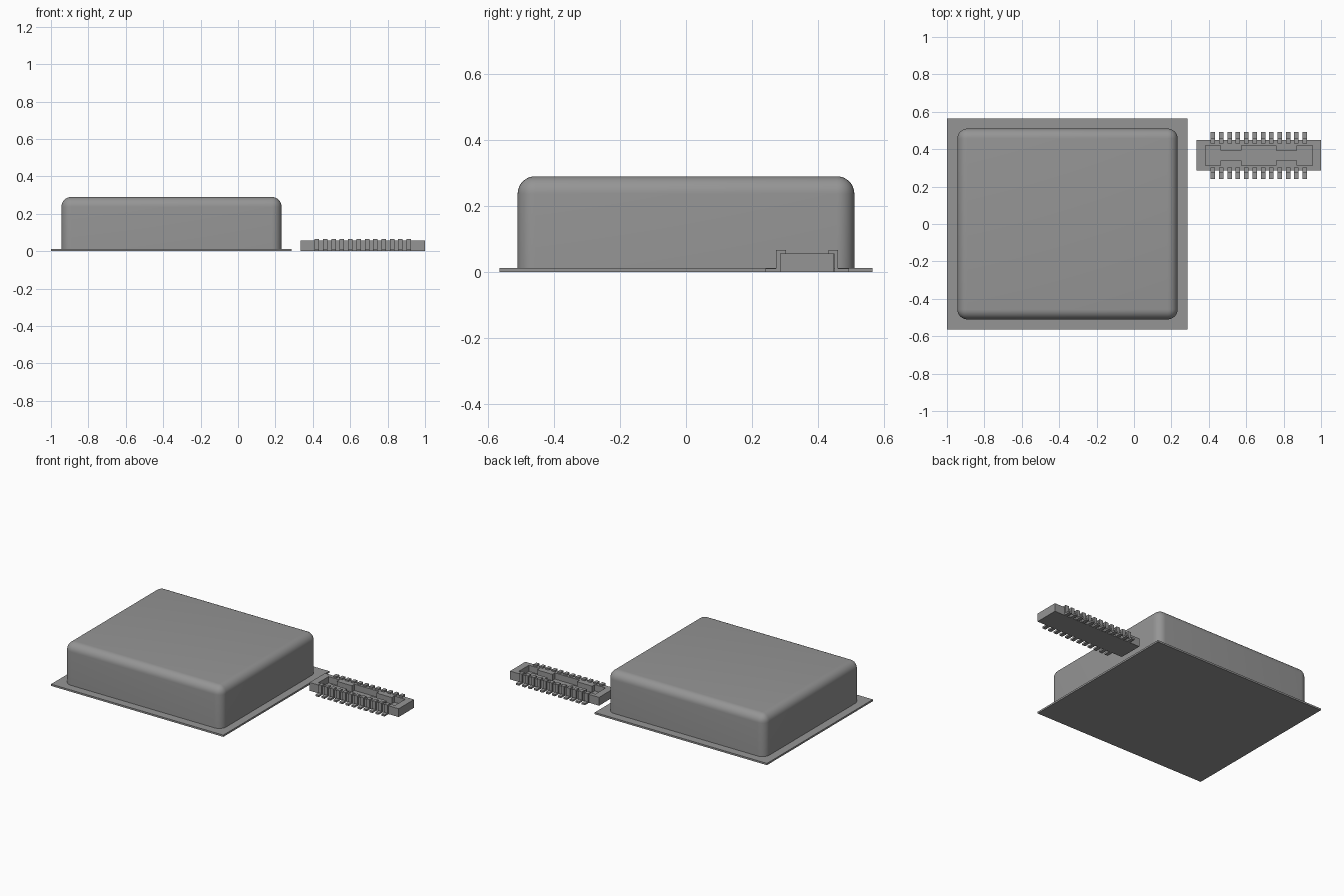
import bpy, bmesh

if "Cube" in bpy.data.objects:
    bpy.data.objects.remove(bpy.data.objects["Cube"])

grey = bpy.data.materials.new("grey")
grey.diffuse_color = (0.3, 0.3, 0.3, 1)
grey.use_nodes = True
grey.node_tree.nodes["Principled BSDF"].inputs["Base Color"].default_value = grey.diffuse_color


def finish(name, bm):
    bmesh.ops.recalc_face_normals(bm, faces=bm.faces[:])
    me = bpy.data.meshes.new(name)
    bm.to_mesh(me)
    bm.free()
    ob = bpy.data.objects.new(name, me)
    bpy.context.collection.objects.link(ob)
    me.materials.append(grey)
    return ob


def add_box(bm, x0, x1, y0, y1, z0, z1):
    verts = bmesh.ops.create_cube(bm, size=1)["verts"]
    for v in verts:
        v.co.x = x1 if v.co.x > 0 else x0
        v.co.y = y1 if v.co.y > 0 else y0
        v.co.z = z1 if v.co.z > 0 else z0


def add_prism(bm, points, depth):
    """Close a ring of points and extrude it along depth."""
    face = bm.faces.new([bm.verts.new(p) for p in points])
    ext = bmesh.ops.extrude_face_region(bm, geom=[face], use_keep_orig=True)
    moved = [g for g in ext["geom"] if isinstance(g, bmesh.types.BMVert)]
    bmesh.ops.translate(bm, verts=moved, vec=depth)


# Thin base plate
bm = bmesh.new()
add_box(bm, -1.0, 0.286, -0.565, 0.565, 0.0, 0.012)
finish("base_plate", bm)

# Shield can with rounded top and side edges
bm = bmesh.new()
add_box(bm, -0.944, 0.233, -0.51, 0.51, 0.012, 0.29)
edges = [e for e in bm.edges if max(v.co.z for v in e.verts) > 0.1]
bmesh.ops.bevel(bm, geom=edges, offset=0.053, segments=8, profile=0.5, affect='EDGES')
can = finish("shield_can", bm)
bpy.context.view_layer.objects.active = can
can.select_set(True)
bpy.ops.object.shade_smooth_by_angle(angle=0.6)
can.select_set(False)

# Connector housing with a stepped pocket in its top
CX, CY = 0.6675, 0.367
bm = bmesh.new()
add_box(bm, 0.335, 1.0, 0.285, 0.449, 0.0, 0.056)
housing = finish("connector_housing", bm)

# Quarter outline of the pocket, mirrored into all four quadrants
quarter = [(0.286, 0.054), (0.205, 0.054), (0.205, 0.027), (0.092, 0.027), (0.092, 0.054)]
half = quarter + [(-x, y) for x, y in reversed(quarter)]
ring = half + [(x, -y) for x, y in reversed(half)]
bm = bmesh.new()
add_prism(bm, [(CX + x, CY + y, 0.014) for x, y in ring], (0, 0, 0.1))
pocket = finish("pocket_cutter", bm)
pocket.hide_render = True
pocket.hide_viewport = True
cut = housing.modifiers.new("pocket", 'BOOLEAN')
cut.operation = 'DIFFERENCE'
cut.solver = 'EXACT'
cut.object = pocket

# Two rows of bent contact pins: foot, riser and hook over the wall
profile = [(0.126, 0), (0.126, 0.011), (0.094, 0.011), (0.094, 0.066), (0.064, 0.066),
           (0.064, 0.055), (0.083, 0.055), (0.083, 0)]
bm = bmesh.new()
for side in (-1, 1):
    for i in range(12):
        x = CX + (i - 5.5) * 0.0447 - 0.012
        add_prism(bm, [(x, CY + side * y, z) for y, z in profile], (0.024, 0, 0))
finish("contact_pins", bm)
